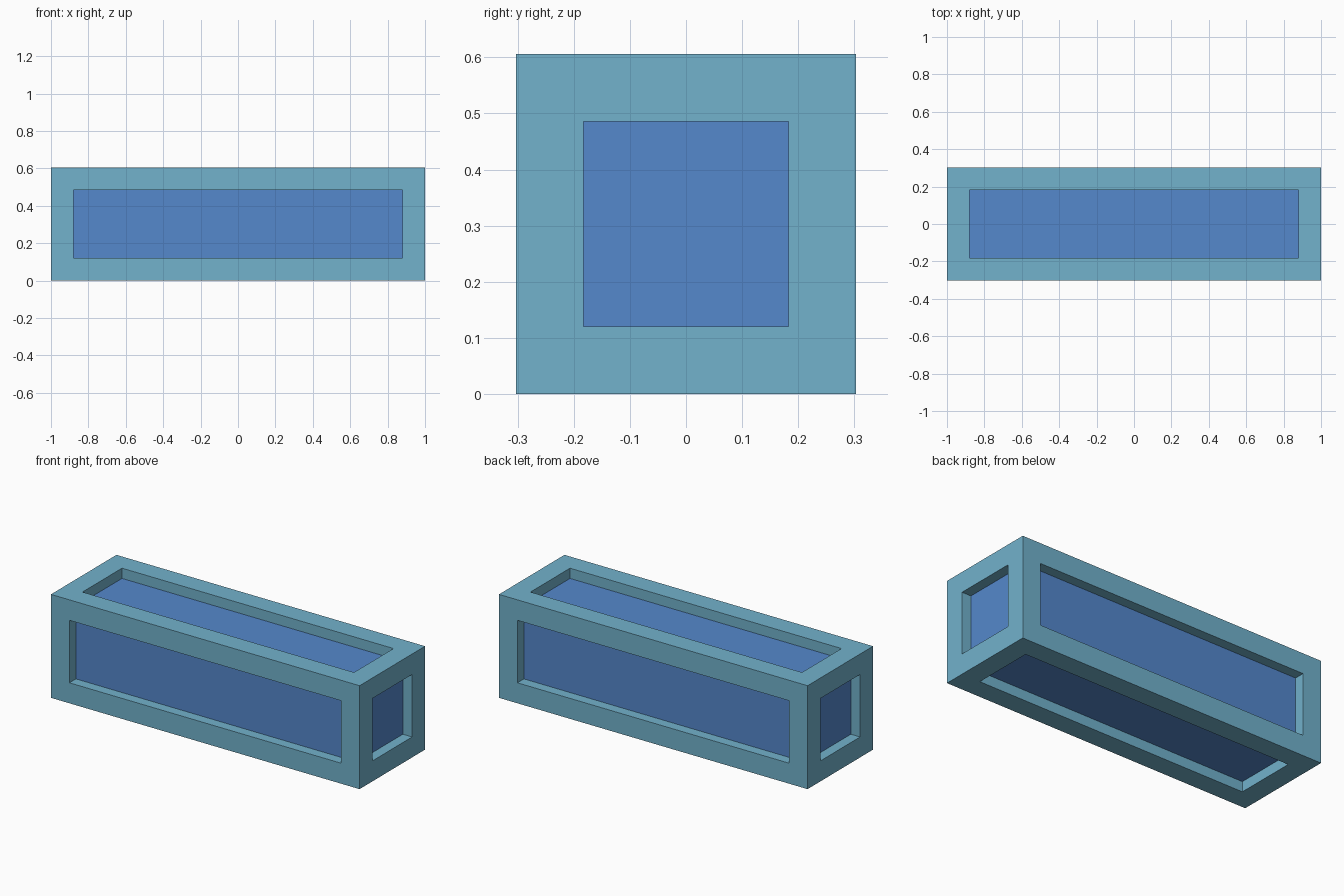
import bpy, bmesh
from mathutils import Vector

if "Cube" in bpy.data.objects:
    bpy.data.objects.remove(bpy.data.objects["Cube"])

SIZE = Vector((2.0, 0.606, 0.606))   # outer size
BEAM = 0.12                          # square beam thickness
RECESS = 0.06                        # depth of the panels below the frame


def material(name, rgb):
    mat = bpy.data.materials.new(name)
    mat.diffuse_color = (*rgb, 1.0)
    mat.use_nodes = True
    mat.node_tree.nodes["Principled BSDF"].inputs["Base Color"].default_value = mat.diffuse_color
    return mat


def box_mesh(size):
    bm = bmesh.new()
    bmesh.ops.create_cube(bm, size=1.0)
    bmesh.ops.scale(bm, vec=size, verts=bm.verts)
    return bm


def finish(bm, name, mat):
    bmesh.ops.recalc_face_normals(bm, faces=bm.faces)
    mesh = bpy.data.meshes.new(name)
    bm.to_mesh(mesh)
    bm.free()
    mesh.materials.append(mat)
    obj = bpy.data.objects.new(name, mesh)
    obj.location.z = SIZE.z / 2
    bpy.context.collection.objects.link(obj)
    return obj


# Frame of twelve beams: inset each side, then push the openings through
bm = box_mesh(SIZE)
openings = list(bm.faces)
bmesh.ops.inset_individual(bm, faces=openings, thickness=BEAM, use_even_offset=True)
for face in bmesh.ops.extrude_discrete_faces(bm, faces=openings)["faces"]:
    face.normal_update()
    bmesh.ops.translate(bm, vec=-face.normal * BEAM, verts=face.verts)
    bmesh.ops.delete(bm, geom=[face], context='FACES_ONLY')
bmesh.ops.remove_doubles(bm, verts=bm.verts, dist=0.0005)
finish(bm, "frame", material("light teal", (0.168, 0.445, 0.604)))

# Solid core seen through the six openings
core_size = SIZE - Vector((2 * RECESS,) * 3)
finish(box_mesh(core_size), "core", material("blue", (0.089, 0.246, 0.604)))
